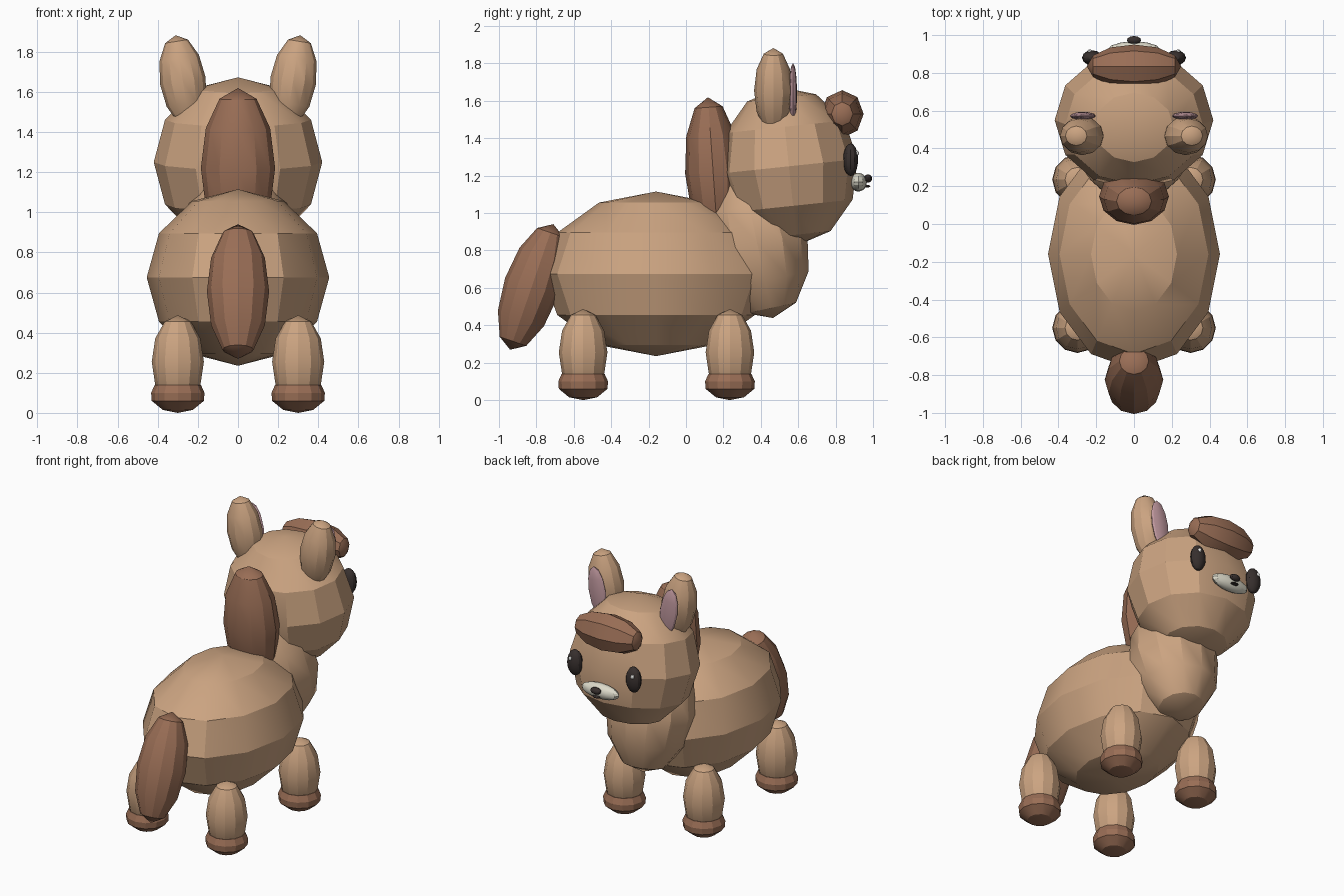
import bpy, bmesh, math
from mathutils import Matrix, Vector

if "Cube" in bpy.data.objects:
    bpy.data.objects.remove(bpy.data.objects["Cube"], do_unlink=True)


def material(name, rgb):
    mat = bpy.data.materials.new(name)
    mat.use_nodes = True
    colour = (*rgb, 1)
    mat.diffuse_color = colour
    mat.node_tree.nodes["Principled BSDF"].inputs["Base Color"].default_value = colour
    return mat


TAN = material("tan coat", (0.60, 0.37, 0.22))
BROWN = material("brown hair", (0.32, 0.155, 0.092))
PINK = material("pink inner ear", (0.52, 0.31, 0.34))
DARK = material("dark eye", (0.04, 0.03, 0.028))
CREAM = material("cream muzzle", (0.72, 0.70, 0.59))
WHITE = material("eye glint", (0.8, 0.8, 0.78))


def finish(name, bm, mat):
    bmesh.ops.recalc_face_normals(bm, faces=bm.faces)
    mesh = bpy.data.meshes.new(name)
    bm.to_mesh(mesh)
    bm.free()
    mesh.materials.append(mat)
    ob = bpy.data.objects.new(name, mesh)
    bpy.context.collection.objects.link(ob)
    bpy.ops.object.select_all(action='DESELECT')
    ob.select_set(True)
    bpy.context.view_layer.objects.active = ob
    bpy.ops.object.shade_smooth_by_angle(angle=math.radians(26))
    return ob


def ellipsoid(name, mat, centre, radii, tilt=0, axis='X', segs=12, rings=6, pole='Z'):
    """Low-poly ball, stretched, then tilted by degrees about one axis."""
    bm = bmesh.new()
    bmesh.ops.create_uvsphere(bm, u_segments=segs, v_segments=rings, radius=1)
    turn = Matrix.Rotation(math.pi / 2, 4, 'Y') if pole == 'X' else Matrix()
    place = (Matrix.Translation(centre) @ Matrix.Rotation(math.radians(tilt), 4, axis)
             @ Matrix.Diagonal((*radii, 1)) @ turn)
    bm.transform(place)
    return finish(name, bm, mat)


def lathe(name, mat, centre, profile, segs=12):
    """Spin a (radius, height) profile around the vertical axis."""
    bm = bmesh.new()
    verts = [bm.verts.new((r, 0, z)) for r, z in profile]
    edges = [bm.edges.new(pair) for pair in zip(verts, verts[1:])]
    bmesh.ops.spin(bm, geom=verts + edges, cent=(0, 0, 0), axis=(0, 0, 1),
                   angle=math.tau, steps=segs)
    bmesh.ops.remove_doubles(bm, verts=bm.verts, dist=0.0005)
    bm.transform(Matrix.Translation(centre))
    return finish(name, bm, mat)


# Torso, neck and head
ellipsoid("body", TAN, (0, -0.16, 0.675), (0.455, 0.61, 0.44))
ellipsoid("neck", TAN, (0, 0.38, 0.84), (0.285, 0.275, 0.41), tilt=12)
ellipsoid("head", TAN, (0, 0.55, 1.25), (0.42, 0.37, 0.425), tilt=6)

# Mane, tail and fringe
ellipsoid("mane", BROWN, (0, 0.145, 1.22), (0.185, 0.15, 0.40), tilt=4)
ellipsoid("tail", BROWN, (0, -0.825, 0.605), (0.155, 0.15, 0.355), tilt=-19)
ellipsoid("fringe", BROWN, (0, 0.835, 1.53), (0.25, 0.115, 0.127), segs=8, pole='X')

# Legs with flared hooves
HOOF = [(0, 0.14), (0.115, 0.14), (0.133, 0.10), (0.13, 0.06), (0.075, 0.015), (0, 0)]
for side, x in (("left", 0.3), ("right", -0.3)):
    for end, y in (("front", 0.235), ("rear", -0.55)):
        ellipsoid(f"{end}_{side}_leg", TAN, (x, y, 0.255), (0.13, 0.13, 0.232))
        lathe(f"{end}_{side}_hoof", BROWN, (x, y, 0), HOOF)

# Ears and eyes
for side, s in (("left", 1), ("right", -1)):
    ellipsoid(f"{side}_ear", TAN, (s * 0.275, 0.467, 1.655), (0.115, 0.103, 0.23),
              tilt=s * 9, axis='Y')
    ellipsoid(f"{side}_inner_ear", PINK, (s * 0.27, 0.572, 1.64), (0.065, 0.022, 0.165),
              tilt=s * 9, axis='Y')
    ellipsoid(f"{side}_eye", DARK, (s * 0.222, 0.88, 1.285), (0.053, 0.04, 0.087), rings=10)
    ellipsoid(f"{side}_eye_glint", WHITE, (s * 0.235, 0.913, 1.32), (0.012, 0.012, 0.014))

# Muzzle
ellipsoid("muzzle", CREAM, (0, 0.922, 1.165), (0.14, 0.045, 0.05), rings=10)
ellipsoid("nose", DARK, (0, 0.973, 1.185), (0.038, 0.022, 0.022), rings=8)
ellipsoid("mouth", DARK, (0, 0.968, 1.143), (0.028, 0.018, 0.007))
